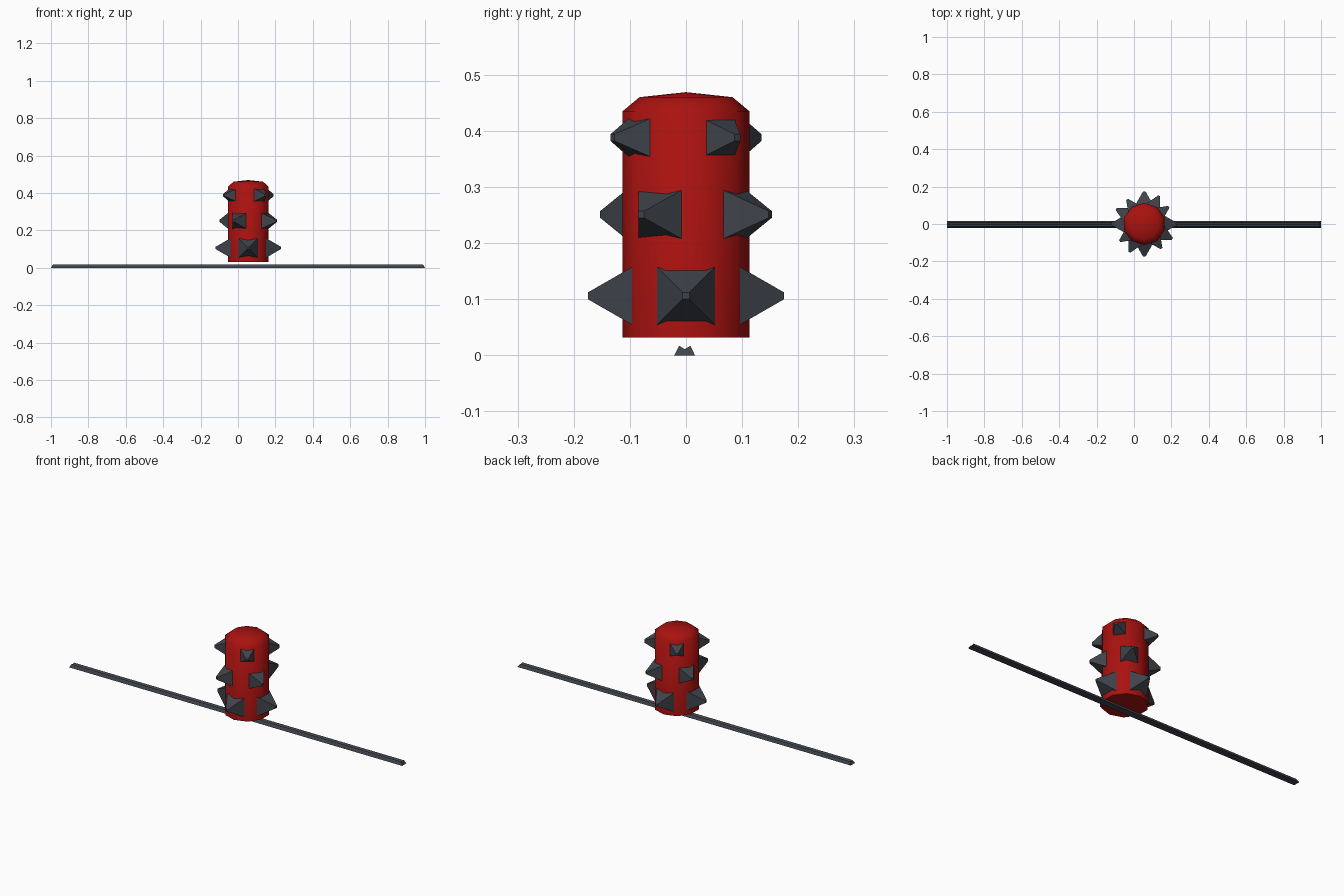
import bpy, bmesh
from math import radians, sin, cos, pi
from mathutils import Matrix

if "Cube" in bpy.data.objects:
    bpy.data.objects.remove(bpy.data.objects["Cube"])

CX = 0.055  # body axis offset along the rail


def material(name, rgb):
    m = bpy.data.materials.new(name)
    m.diffuse_color = (*rgb, 1)
    m.use_nodes = True
    m.node_tree.nodes["Principled BSDF"].inputs["Base Color"].default_value = m.diffuse_color
    return m


red = material("red_paint", (0.40, 0.006, 0.005))
slate = material("dark_metal", (0.05, 0.057, 0.07))


def finish(bm, name, mat, angle):
    bmesh.ops.recalc_face_normals(bm, faces=bm.faces)
    me = bpy.data.meshes.new(name)
    bm.to_mesh(me)
    bm.free()
    ob = bpy.data.objects.new(name, me)
    bpy.context.collection.objects.link(ob)
    me.materials.append(mat)
    bpy.ops.object.select_all(action='DESELECT')
    ob.select_set(True)
    bpy.context.view_layer.objects.active = ob
    bpy.ops.object.shade_smooth_by_angle(angle=radians(angle))
    return ob


def loft(bm, rings):
    for a, b in zip(rings, rings[1:]):
        n = len(a)
        for i in range(n):
            j = (i + 1) % n
            bm.faces.new((a[i], a[j], b[j], b[i]))


# Ten-sided body with a bevelled shoulder and shallow domed top
bm = bmesh.new()
N = 10
rings = [[bm.verts.new((CX + r * cos(pi / 2 + 2 * pi * i / N),
                        r * sin(pi / 2 + 2 * pi * i / N), z)) for i in range(N)]
         for r, z in ((0.113, 0.032), (0.113, 0.435), (0.083, 0.460))]
loft(bm, rings)
bm.faces.new(rings[0])
tip = bm.verts.new((CX, 0, 0.469))
for i in range(N):
    bm.faces.new((rings[-1][i], rings[-1][(i + 1) % N], tip))
finish(bm, "body", red, 60)

# Three rows of four blunt pyramid spikes, each row twisted
ROWS = (("lower", 0.106, 0.052, 0.175, 0),
        ("middle", 0.251, 0.045, 0.170, -28),
        ("upper", 0.388, 0.037, 0.160, 35))
for row, z, half, reach, twist in ROWS:
    for k in range(4):
        bm = bmesh.new()
        rot = Matrix.Translation((CX, 0, z)) @ Matrix.Rotation(radians(twist + 90 * k), 4, 'Z')
        sq = [[bm.verts.new((r, a * h, b * h)) for a, b in ((-1, -1), (1, -1), (1, 1), (-1, 1))]
              for r, h in ((0.095, half), (reach, 0.006))]
        loft(bm, sq)
        bm.faces.new(sq[0])
        bm.faces.new(sq[1])
        bm.transform(rot)
        finish(bm, f"{row}_spike_{k + 1}", slate, 30)

# Long grooved rail with slightly sloped ends
bm = bmesh.new()
section = ((-0.021, 0), (0.016, 0), (0.008, 0.017), (-0.0025, 0.011), (-0.012, 0.017))
ends = [[bm.verts.new((s * (1 - 0.6 * z), y, z)) for y, z in section] for s in (-1, 1)]
loft(bm, ends)
for e in ends:
    bm.faces.new(e)
finish(bm, "rail", slate, 30)
